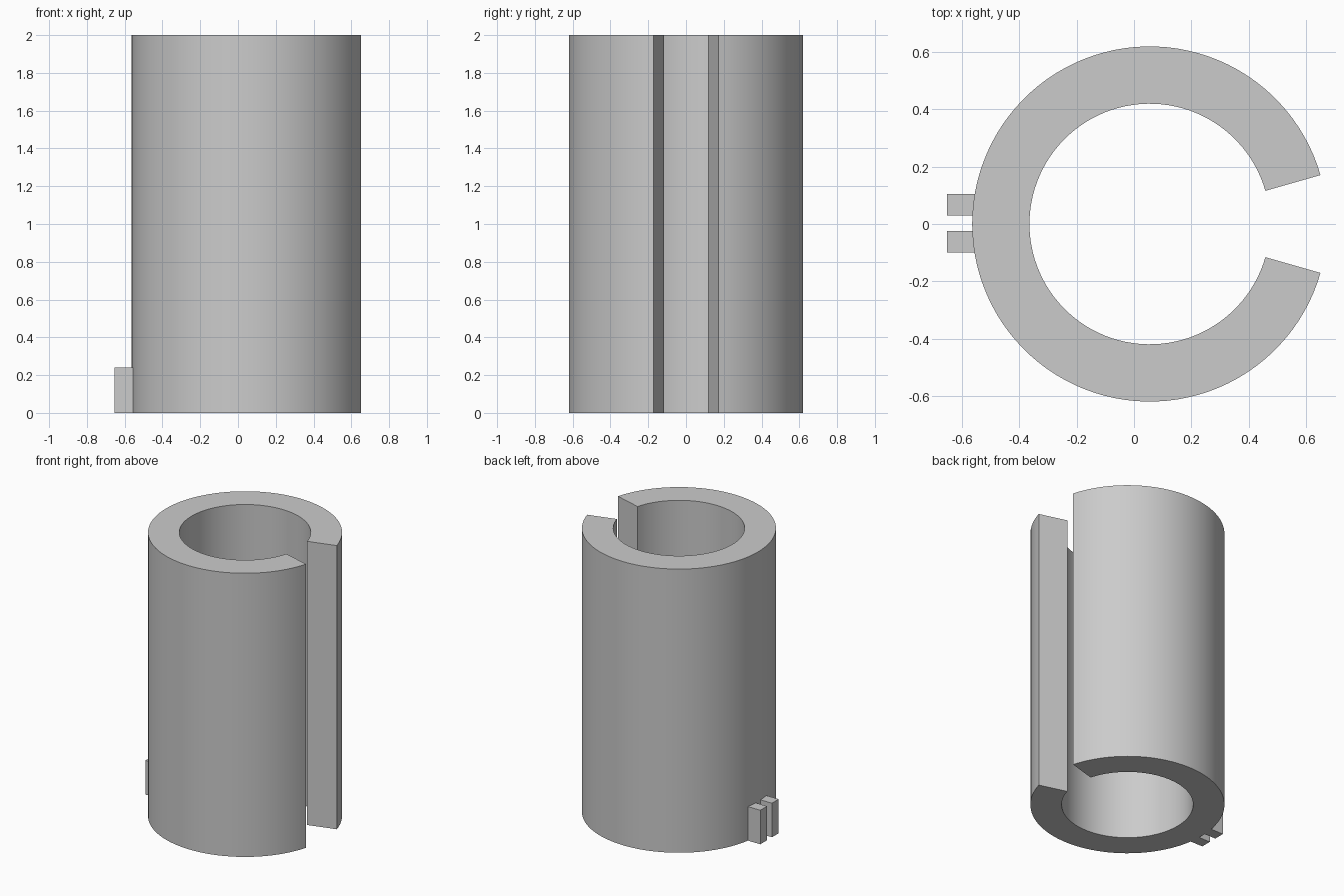
import bpy, bmesh
from math import sin, cos, radians

cube = bpy.data.objects.get("Cube")
if cube:
    bpy.data.objects.remove(cube, do_unlink=True)

CENTRE_X, OUTER, INNER, HEIGHT = 0.055, 0.62, 0.42, 2.0
HALF_GAP, STEPS = 16, 96

grey = bpy.data.materials.new("light grey")
grey.use_nodes = True
colour = (0.6, 0.6, 0.6, 1)
grey.diffuse_color = colour
grey.node_tree.nodes["Principled BSDF"].inputs["Base Color"].default_value = colour


def extrude_outline(name, outline, height):
    """Raise a flat outline from the ground into a solid."""
    bm = bmesh.new()
    base = bm.faces.new([bm.verts.new((x, y, 0)) for x, y in outline])
    top = bmesh.ops.extrude_face_region(bm, geom=[base], use_keep_orig=True)["geom"]
    raised = [v for v in top if isinstance(v, bmesh.types.BMVert)]
    bmesh.ops.translate(bm, verts=raised, vec=(0, 0, height))
    bmesh.ops.recalc_face_normals(bm, faces=bm.faces)
    mesh = bpy.data.meshes.new(name)
    bm.to_mesh(mesh)
    bm.free()
    mesh.materials.append(grey)
    obj = bpy.data.objects.new(name, mesh)
    bpy.context.collection.objects.link(obj)
    return obj


def arc(radius):
    sweep = 360 - 2 * HALF_GAP
    angles = [radians(HALF_GAP + sweep * i / STEPS) for i in range(STEPS + 1)]
    return [(CENTRE_X + radius * cos(a), radius * sin(a)) for a in angles]


# Slotted tube: a C-shaped section, open towards +x
tube = extrude_outline("split_tube", arc(OUTER) + arc(INNER)[::-1], HEIGHT)
bpy.ops.object.select_all(action="DESELECT")
tube.select_set(True)
bpy.context.view_layer.objects.active = tube
bpy.ops.object.shade_smooth_by_angle(angle=radians(30))

# Pair of small tabs at the foot, opposite the slot
for name, y0, y1 in (("left_tab", -0.10, -0.025), ("right_tab", 0.03, 0.105)):
    extrude_outline(name, [(-0.653, y0), (-0.54, y0), (-0.54, y1), (-0.653, y1)], 0.24)
